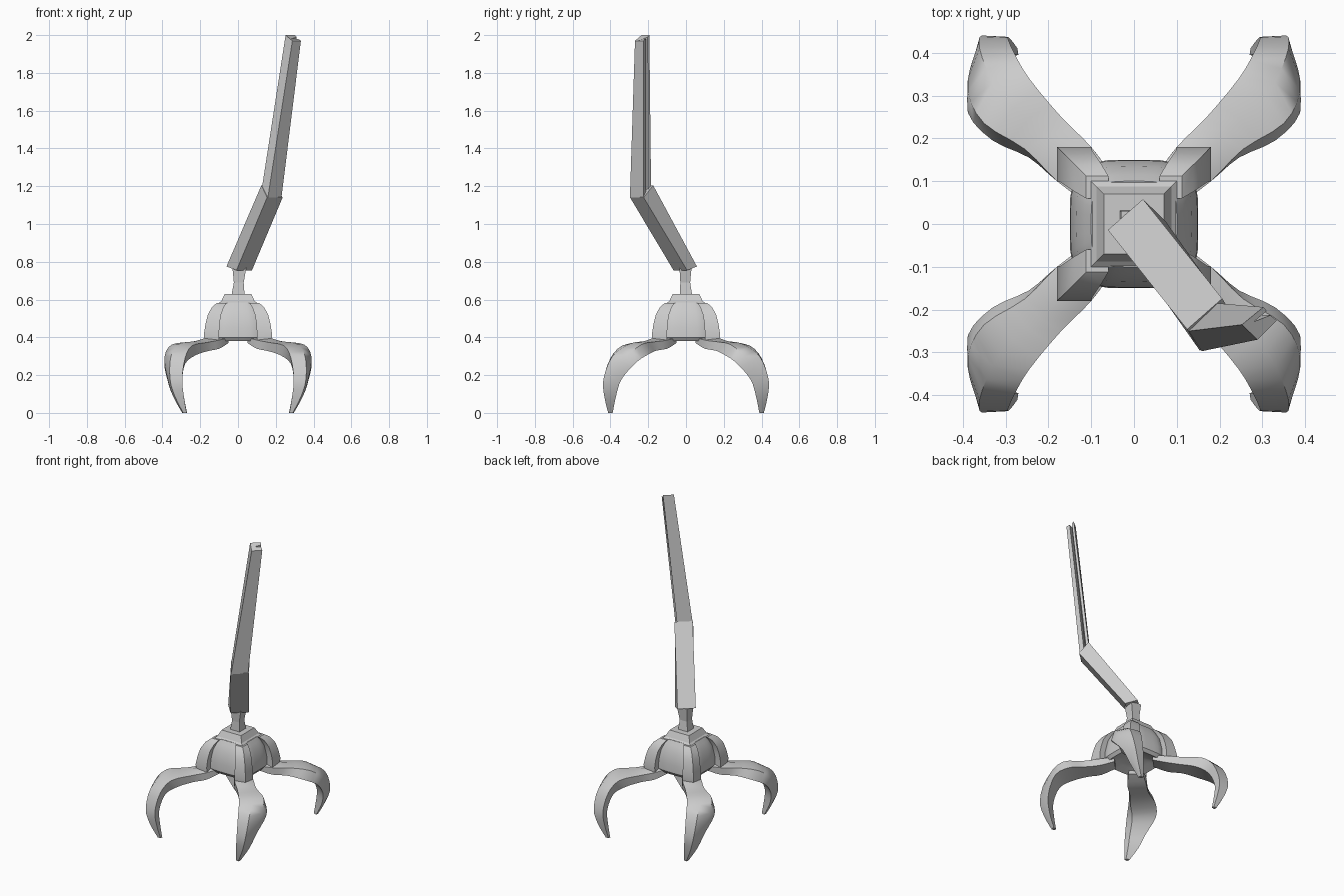
import bpy, bmesh, math
from mathutils import Vector

if "Cube" in bpy.data.objects:
    bpy.data.objects.remove(bpy.data.objects["Cube"])


def loft(name, sections, smooth=None):
    """Skin a list of equal-length closed sections and cap both ends."""
    bm = bmesh.new()
    rings = [[bm.verts.new(p) for p in s] for s in sections]
    n = len(rings[0])
    for a, b in zip(rings, rings[1:]):
        for i in range(n):
            j = (i + 1) % n
            bm.faces.new((a[i], a[j], b[j], b[i]))
    bm.faces.new(rings[0][::-1])
    bm.faces.new(rings[-1])
    bmesh.ops.recalc_face_normals(bm, faces=bm.faces)
    me = bpy.data.meshes.new(name)
    bm.to_mesh(me)
    bm.free()
    ob = bpy.data.objects.new(name, me)
    bpy.context.collection.objects.link(ob)
    if smooth:
        bpy.ops.object.select_all(action='DESELECT')
        ob.select_set(True)
        bpy.context.view_layer.objects.active = ob
        bpy.ops.object.shade_smooth_by_angle(angle=math.radians(smooth))
    return ob


def rect(x0, x1, y0, y1, z):
    return [(x0, y0, z), (x1, y0, z), (x1, y1, z), (x0, y1, z)]


def square(r, z):
    return rect(-r, r, -r, r, z)


def four_way(ob):
    m = ob.modifiers.new("Mirror", 'MIRROR')
    m.use_axis = (True, True, False)
    m.use_mirror_merge = False


def spline(keys, steps):
    """Catmull-Rom interpolation between whole sections."""
    out = []
    for k in range(len(keys) - 1):
        q = [keys[max(0, min(len(keys) - 1, k + d))] for d in (-1, 0, 1, 2)]
        for s in range(steps):
            t = s / steps
            out.append([b + (c - a) * t / 2
                        + (2 * a - 5 * b + 4 * c - d) * t * t / 2
                        + (3 * b - a - 3 * c + d) * t ** 3 / 2
                        for a, b, c, d in zip(*q)])
    return out + [keys[-1]]


# Rounded-square dome body, slightly hollow underneath
def ring(r, z, n=32):
    pts = []
    for i in range(n):
        a = 2 * math.pi * i / n
        c, s = math.cos(a), math.sin(a)
        k = r / (abs(c) ** 4 + abs(s) ** 4) ** 0.25
        pts.append((k * c, k * s, z))
    return pts


loft("dome_body", [ring(r, z) for r, z in
     [(.04, .42), (.09, .40), (.135, .38), (.15, .40), (.148, .45),
      (.135, .52), (.115, .56), (.10, .585)]], 35)

# Corner ribs running down the dome
four_way(loft("dome_rib", [rect(a, b, a, b, z) for a, b, z in
         [(.06, .112, .582), (.075, .138, .56), (.09, .160, .52),
          (.098, .172, .47), (.10, .180, .42), (.10, .178, .385)]], 35))

# Claws: outer left edge, outer ridge, outer right edge, inward thickness
claw_keys = [
    [(.05, .11, .40), (.10, .10, .41), (.11, .05, .40), (0, 0, -.03)],
    [(.10, .18, .385), (.178, .178, .395), (.18, .10, .385), (0, 0, -.045)],
    [(.17, .25, .372), (.22, .22, .38), (.255, .175, .375), (-.01, -.02, -.045)],
    [(.245, .34, .355), (.31, .30, .365), (.35, .235, .362), (-.02, -.04, -.05)],
    [(.28, .40, .29), (.355, .39, .30), (.388, .31, .30), (0, -.05, -.03)],
    [(.295, .435, .18), (.36, .437, .18), (.375, .385, .19), (0, -.045, -.01)],
    [(.287, .43, .09), (.335, .433, .09), (.345, .405, .09), (0, -.035, 0)],
    [(.272, .41, 0), (.29, .412, 0), (.295, .403, 0), (-.002, -.015, 0)],
]
sections = []
for key in claw_keys:
    l, m, r, t = map(Vector, key)
    sections.append([l, m, r, r + t, l + t])
four_way(loft("claw", spline(sections, 3), 40))

# Stepped square cap and neck
loft("cap", [square(.1, .57), square(.1, .582), square(.088, .592),
             square(.07, .63)])
loft("neck", [rect(-.035, .035, -.033, .033, .62),
              rect(-.022, .03, -.03, .022, .69),
              rect(-.03, .045, -.035, .03, .775)])

# Lower arm: leaning box
w = Vector((.041, .036, 0))


def slab(back, front):
    b, f = Vector(back), Vector(front)
    return [b - w, b + w, f + w, f - w]


loft("lower_arm", [slab((-.02, .022, .775), (.033, -.03, .755)),
                   slab((.165, -.21, 1.205), (.195, -.26, 1.14))])

# Upper arm: grooved channel
loft("upper_arm", [
    [(.128, -.25, 1.2), (.158, -.297, 1.14), (.23, -.225, 1.14),
     (.208, -.213, 1.17), (.175, -.235, 1.17), (.2, -.2, 1.17), (.195, -.185, 1.2)],
    [(.252, -.235, 2.0), (.288, -.27, 1.97), (.333, -.225, 1.97),
     (.318, -.213, 1.98), (.28, -.228, 1.98), (.31, -.203, 1.99), (.302, -.194, 2.0)]])
